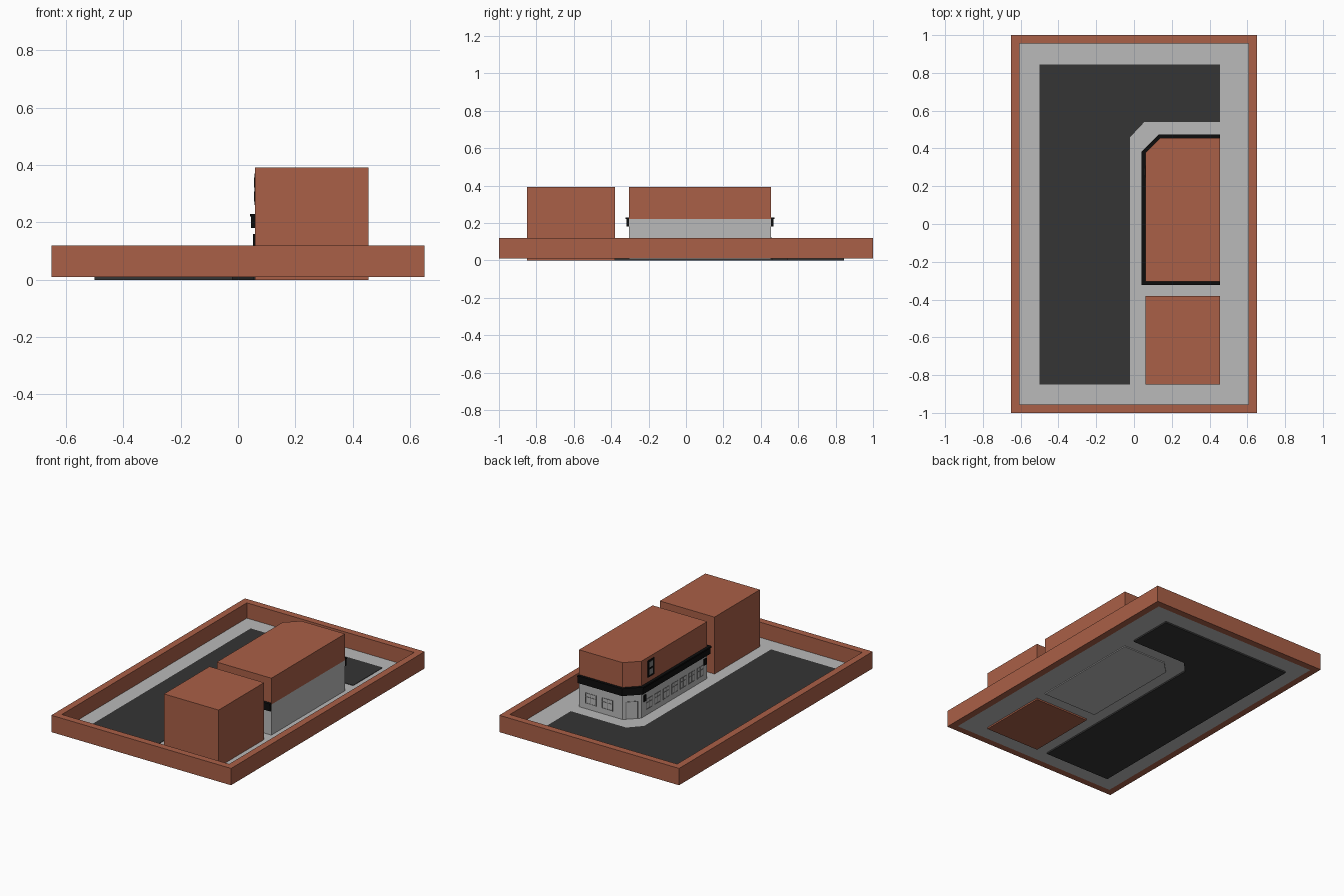
import bpy, bmesh, math
from mathutils import Vector, Matrix

cube = bpy.data.objects.get("Cube")
if cube:
    bpy.data.objects.remove(cube, do_unlink=True)


def material(name, r, g, b):
    m = bpy.data.materials.new(name)
    m.use_nodes = True
    m.diffuse_color = (r, g, b, 1)
    m.node_tree.nodes["Principled BSDF"].inputs["Base Color"].default_value = (r, g, b, 1)
    return m


BRICK = material("brick red", 0.40, 0.115, 0.063)
GREY = material("concrete grey", 0.49, 0.49, 0.49)
ASPHALT = material("asphalt", 0.035, 0.035, 0.035)
BLACK = material("black", 0.004, 0.004, 0.004)
TRIM = material("window grey", 0.22, 0.22, 0.22)


def finish(name, bm, mat):
    bmesh.ops.recalc_face_normals(bm, faces=bm.faces)
    me = bpy.data.meshes.new(name)
    bm.to_mesh(me)
    bm.free()
    me.materials.append(mat)
    ob = bpy.data.objects.new(name, me)
    bpy.context.collection.objects.link(ob)
    return ob


def prism(name, pts, z0, z1, mat):
    """Extrude a plan outline from z0 to z1."""
    bm = bmesh.new()
    face = bm.faces.new([bm.verts.new((x, y, z0)) for x, y in pts])
    new = bmesh.ops.extrude_face_region(bm, geom=[face])["geom"]
    bmesh.ops.translate(bm, vec=(0, 0, z1 - z0),
                        verts=[v for v in new if isinstance(v, bmesh.types.BMVert)])
    return finish(name, bm, mat)


def rect(x0, x1, y0, y1):
    return [(x0, y0), (x1, y0), (x1, y1), (x0, y1)]


def plates(name, a, b, boxes, mat, depth=0.003):
    """Thin boxes (u0, u1, z0, z1) laid on the wall running from a to b."""
    a, b = Vector((*a, 0)), Vector((*b, 0))
    along = (b - a).normalized()
    out = Vector((-along.y, along.x, 0))
    bm = bmesh.new()
    for u0, u1, z0, z1 in boxes:
        pos = a + along * (u0 + u1) / 2 + out * depth / 2
        pos.z = (z0 + z1) / 2
        m = Matrix((along, out, (0, 0, 1))).transposed().to_4x4()
        m = Matrix.Translation(pos) @ m @ Matrix.Diagonal((u1 - u0, depth, z1 - z0, 1))
        bmesh.ops.create_cube(bm, size=1, matrix=m)
    return finish(name, bm, mat)


# Ground slab, road and boundary wall
prism("ground_slab", rect(-0.605, 0.605, -0.955, 0.955), 0.01, 0.02, GREY)
prism("road", [(-0.5, -0.85), (-0.02, -0.85), (-0.02, 0.46), (0.055, 0.54),
               (0.455, 0.54), (0.455, 0.845), (-0.5, 0.845)], 0, 0.023, ASPHALT)
for side, s in (("left", 1), ("right", -1)):
    x0, x1 = sorted((s * 0.605, s * 0.65))
    prism(side + "_boundary_wall", rect(x0, x1, -1, 1), 0.01, 0.12, BRICK)
for side, s in (("back", 1), ("front", -1)):
    y0, y1 = sorted((s * 0.955, s))
    prism(side + "_boundary_wall", rect(-0.605, 0.605, y0, y1), 0.01, 0.12, BRICK)

# Plain block
prism("small_block", rect(0.06, 0.455, -0.85, -0.38), 0, 0.392, BRICK)


# Main building with one cut corner
def outline(d):
    c = d * math.tan(math.radians(22.5))
    return [(0.455, 0.455 + d), (0.14 - c, 0.455 + d), (0.06 - d, 0.375 + c),
            (0.06 - d, -0.305 - d), (0.455, -0.305 - d)]


walls = outline(0)
prism("ground_storey", walls, 0.004, 0.22, GREY)
prism("upper_storey", walls, 0.22, 0.392, BRICK)
for name, d, z0, z1 in (("fascia_band", 0.014, 0.18, 0.22), ("fascia_lip", 0.019, 0.22, 0.23)):
    prism(name, outline(d) + walls[::-1], z0, z1, BLACK)


# Window frames: surround, one mullion and one transom each
def window(u0, u1, z0, z1, t=0.004):
    um, zm = (u0 + u1) / 2, z0 + (z1 - z0) * 0.6
    return [(u0, u0 + t, z0, z1), (u1 - t, u1, z0, z1), (um - t / 2, um + t / 2, z0, z1),
            (u0, u1, z0, z0 + t), (u0, u1, z1 - t, z1), (u0, u1, zm, zm + t)]


back_wall = (walls[1], walls[0])
corner_wall = (walls[2], walls[1])
street_wall = (walls[3], walls[2])
street = [b for i in range(7) for b in window(0.04 + i * 0.088, 0.105 + i * 0.088, 0.055, 0.125)]
back = [b for i in range(2) for b in window(0.07 + i * 0.12, 0.15 + i * 0.12, 0.055, 0.125)]
plates("street_windows", *street_wall, street, TRIM, 0.002)
plates("back_windows", *back_wall, back, TRIM, 0.002)
plates("corner_door_frame", *corner_wall,
       [(0.018, 0.022, 0.02, 0.13), (0.091, 0.095, 0.02, 0.13), (0.018, 0.095, 0.13, 0.134)],
       TRIM, 0.002)

# Wall lamps and upper window on the street side
plates("wall_lamps", *street_wall,
       [(u, u + 0.025, 0.12, 0.16) for u in (0.012, 0.635)], BLACK, 0.007)
plates("upper_window_frame", *street_wall, [(0.55, 0.615, 0.26, 0.37)], BLACK, 0.003)
plates("upper_window_panes", *street_wall,
       [(0.565, 0.60, z, z + 0.035) for z in (0.273, 0.322)], TRIM, 0.004)
